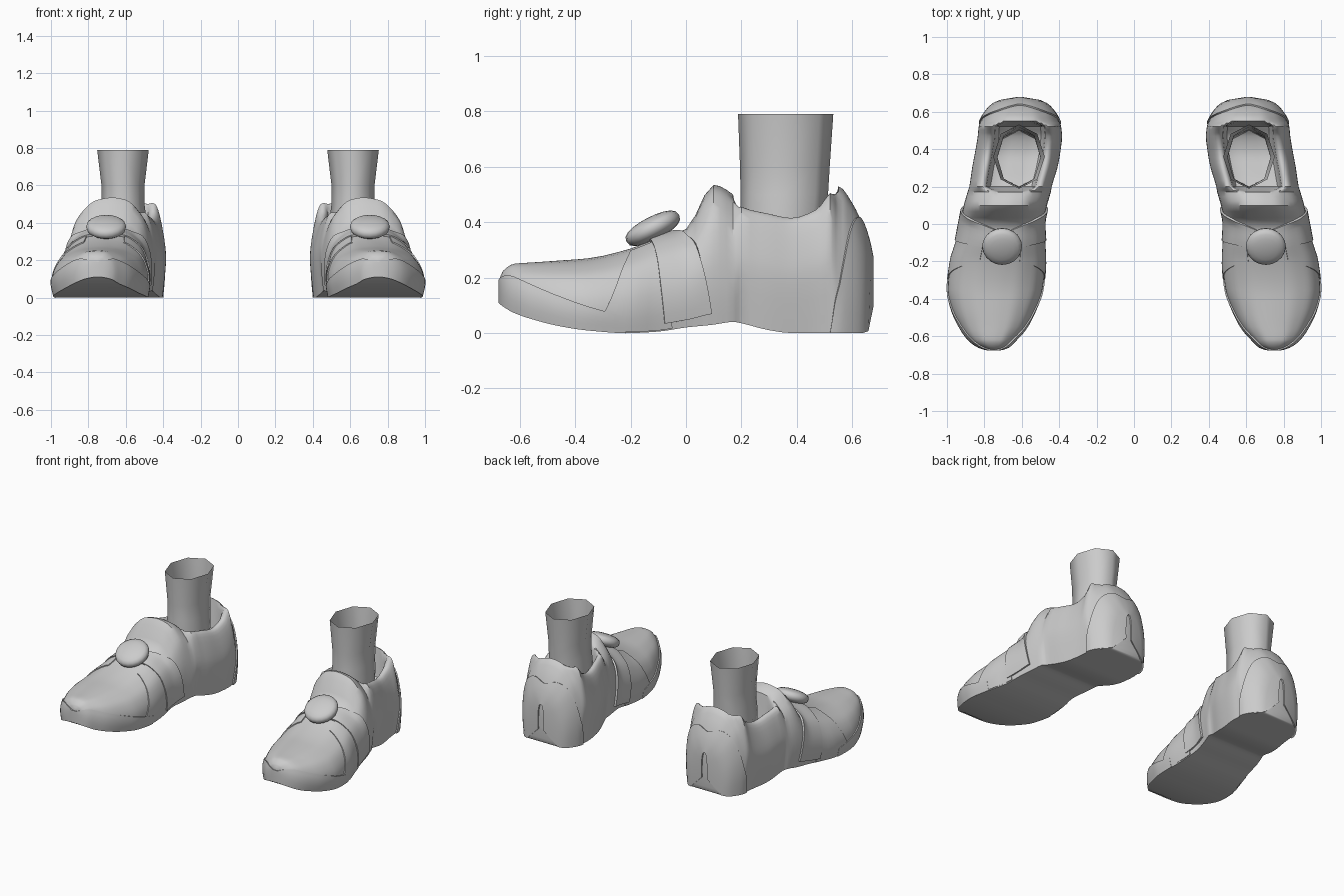
import bpy
import math
from mathutils import Vector

if "Cube" in bpy.data.objects:
    bpy.data.objects.remove(bpy.data.objects["Cube"])

grey = bpy.data.materials.new("plain_grey")
grey.use_nodes = True
COLOUR = (0.6, 0.6, 0.6, 1)
grey.diffuse_color = COLOUR
grey.node_tree.nodes["Principled BSDF"].inputs["Base Color"].default_value = COLOUR

# Shoe stations from toe to heel: y, inner x, ridge x, outer x, sole z, top z
STATIONS = [
    (-.672, .73, .75, .77, .11, .2), (-.66, .68, .75, .82, .1, .225),
    (-.62, .635, .75, .88, .075, .25), (-.55, .575, .74, .93, .05, .255),
    (-.45, .525, .735, .975, .025, .262), (-.35, .49, .73, .995, .01, .27),
    (-.2, .475, .71, .98, 0, .305), (-.1, .48, .7, .95, .005, .345),
    (0, .485, .69, .93, .02, .375), (.1, .465, .67, .91, .03, .535),
    (.17, .445, .66, .89, .04, .5), (.2, .44, .655, .88, .035, .455),
    (.3, .41, .635, .865, .01, .43), (.38, .395, .62, .85, 0, .415),
    (.47, .385, .61, .835, 0, .445), (.52, .39, .61, .83, 0, .505),
    (.55, .4, .61, .82, 0, .53), (.6, .43, .61, .79, 0, .47),
    (.64, .47, .61, .75, 0, .385), (.66, .52, .61, .7, .02, .32),
    (.67, .59, .61, .63, .1, .27)]
YS = [s[0] for s in STATIONS]

# Half cross-sections from ridge to sole edge: (sideways, height) fractions
CLOSED = [(0, 1), (.2, .99), (.42, .96), (.62, .88), (.83, .74), (.97, .5), (1, .25), (.95, 0)]
OPEN = [(0, .68), (.5, .7), (.6, .95), (.72, 1), (.84, .92), (.97, .65), (1, .42), (.92, 0)]
EDGE = len(CLOSED) - 1


def lerp(a, b, t):
    return a + (b - a) * t


def slope(i, k):
    """Monotone tangent of column k at station i."""
    def secant(j):
        return (STATIONS[j + 1][k] - STATIONS[j][k]) / (YS[j + 1] - YS[j])
    if i == 0:
        return secant(0)
    if i == len(YS) - 1:
        return secant(i - 1)
    p, q = secant(i - 1), secant(i)
    return 2 * p * q / (p + q) if p * q > 0 else 0


def station(y):
    """Smoothly interpolated station values at y."""
    i = 0
    while i < len(YS) - 2 and y > YS[i + 1]:
        i += 1
    h = YS[i + 1] - YS[i]
    t = (y - YS[i]) / h
    a, b = STATIONS[i], STATIONS[i + 1]
    return [(1 + 2 * t) * (1 - t) ** 2 * a[k] + t * (1 - t) ** 2 * h * slope(i, k)
            + t * t * (3 - 2 * t) * b[k] + t * t * (t - 1) * h * slope(i + 1, k)
            for k in range(1, 6)]


def profile(points, s):
    """Rounded curve through a half cross-section at parameter s."""
    i = min(int(s), EDGE - 1)
    t = s - i
    before = points[i - 1] if i else (-points[1][0], points[1][1])
    after = points[min(i + 2, EDGE)]
    quad = zip(before, points[i], points[i + 1], after)
    return [.5 * (2 * b + (c - a) * t + (2 * a - 5 * b + 4 * c - d) * t * t
                  + (3 * b - a - 3 * c + d) * t ** 3) for a, b, c, d in quad]


def surface(y, s):
    """Point on the shoe; s runs from inner sole edge (-) over the ridge to outer (+)."""
    inner, ridge, outer, low, high = station(y)
    opened = max(0, min(1, (y - .17) / .03, (.55 - y) / .03))
    (u0, v0), (u1, v1) = profile(CLOSED, abs(s)), profile(OPEN, abs(s))
    u, v = lerp(u0, u1, opened), lerp(v0, v1, opened)
    side = outer if s > 0 else inner
    return Vector((lerp(ridge, side, u), y, lerp(low, high, v)))


def raised(y, s, height):
    """Surface point pushed outward."""
    e = .004
    y0, y1 = max(y - e, YS[0]), min(y + e, YS[-1])
    s0, s1 = max(s - .1, -EDGE), min(s + .1, EDGE)
    n = (surface(y, s1) - surface(y, s0)).cross(surface(y1, s) - surface(y0, s))
    return surface(y, s) - n.normalized() * -height if n.length else surface(y, s)


def finish(obj, angle=40):
    obj.data.materials.append(grey)
    bpy.ops.object.select_all(action='DESELECT')
    obj.select_set(True)
    bpy.context.view_layer.objects.active = obj
    bpy.ops.object.mode_set(mode='EDIT')
    bpy.ops.mesh.select_all(action='SELECT')
    bpy.ops.mesh.normals_make_consistent(inside=False)
    bpy.ops.object.mode_set(mode='OBJECT')
    bpy.ops.object.shade_smooth_by_angle(angle=math.radians(angle))
    obj.modifiers.new("pair", 'MIRROR').use_clip = False
    return obj


def grid(name, rows, closed=False, caps=False, angle=40):
    """Skin rows of points; closed joins each row into a ring."""
    n = len(rows[0])
    faces = []
    for r in range(len(rows) - 1):
        for c in range(n if closed else n - 1):
            d = (c + 1) % n
            faces.append((r * n + c, r * n + d, (r + 1) * n + d, (r + 1) * n + c))
    if caps:
        faces += [tuple(range(n)), tuple(range((len(rows) - 1) * n, len(rows) * n))]
    mesh = bpy.data.meshes.new(name)
    mesh.from_pydata([p for row in rows for p in row], [], faces)
    obj = bpy.data.objects.new(name, mesh)
    bpy.context.collection.objects.link(obj)
    return finish(obj, angle)


def panel(name, where, height, rows, cols, thick=.02):
    """Raised panel; where(a, b) gives (y, s) for a and b from 0 to 1."""
    points = [[raised(*where(i / rows, j / cols), height) for j in range(cols + 1)]
              for i in range(rows + 1)]
    inner = [[raised(*where(i / rows, j / cols), height - thick) for j in range(cols + 1)]
             for i in range(rows + 1)]
    # Closed slab: each ring runs along the outside and back along the inside
    rings = [out + back[::-1] for out, back in zip(points, inner)]
    return grid(name, rings, closed=True, caps=True)


# Shoe bodies
levels = [lerp(YS[i], YS[i + 1], k / 3) for i in range(len(YS) - 1) for k in range(3)] + [YS[-1]]
grid("shoe_body", [[surface(y, k / 3) for k in range(-3 * EDGE, 3 * EDGE + 1)] for y in levels],
     closed=True, caps=True)


# Strap across the instep
def strap(a, b):
    s = lerp(-6.6, 6.6, a)
    f = abs(s) / EDGE
    return lerp(lerp(-.14, -.075, f), lerp(-.05, .1, f), b), s


panel("instep_strap", strap, .012, 40, 6)


# Side panels in front of the strap
for side, label in ((-1, "inner"), (1, "outer")):
    def quarter(a, b, side=side):
        s = lerp(2, 6.9, a)
        return lerp(lerp(-.2, -.33, a ** 1.5), lerp(-.1, -.05, a), b), side * s
    panel(label + "_side_panel", quarter, .006, 16, 6, .014)


# Heel counter wrapping the back
def counter(a, b):
    s = lerp(-EDGE, EDGE, a)
    return lerp(lerp(.635, .52, (abs(s) / EDGE) ** 1.6), YS[-1], b), s


panel("heel_counter", counter, .008, 42, 8, .014)


# Toe bumper running round the front edge
def bumper(a, b):
    c = 2 * a - 1
    y = lerp(YS[0], -.22, abs(c) ** 1.6)
    return y, math.copysign(lerp(lerp(3, 6.2, abs(c) ** .8), EDGE, b), c)


panel("toe_bumper", bumper, .007, 41, 6, .012)

# Round button on the strap
bpy.ops.mesh.primitive_uv_sphere_add(segments=20, ring_count=10, radius=1)
button = bpy.context.object
button.name = "strap_button"
for v in button.data.vertices:
    x, y, z = v.co
    tilt = math.radians(27)
    y, z = y * .107, math.copysign(abs(z) ** .75, z) * .042
    v.co = (.705 + x * .107, -.12 + y * math.cos(tilt) - z * math.sin(tilt),
            .378 + y * math.sin(tilt) + z * math.cos(tilt))
finish(button)

# Ankle tube: height, half width, half depth, centre y
RINGS = [(.3, .12, .15, .35), (.42, .125, .155, .35), (.5, .115, .158, .355),
         (.6, .115, .162, .357), (.79, .138, .172, .36)]
grid("ankle", [[(.615 + w * math.sin(k * math.tau / 8), cy - d * math.cos(k * math.tau / 8), z)
                for k in range(8)] for z, w, d, cy in RINGS], closed=True, angle=60)
